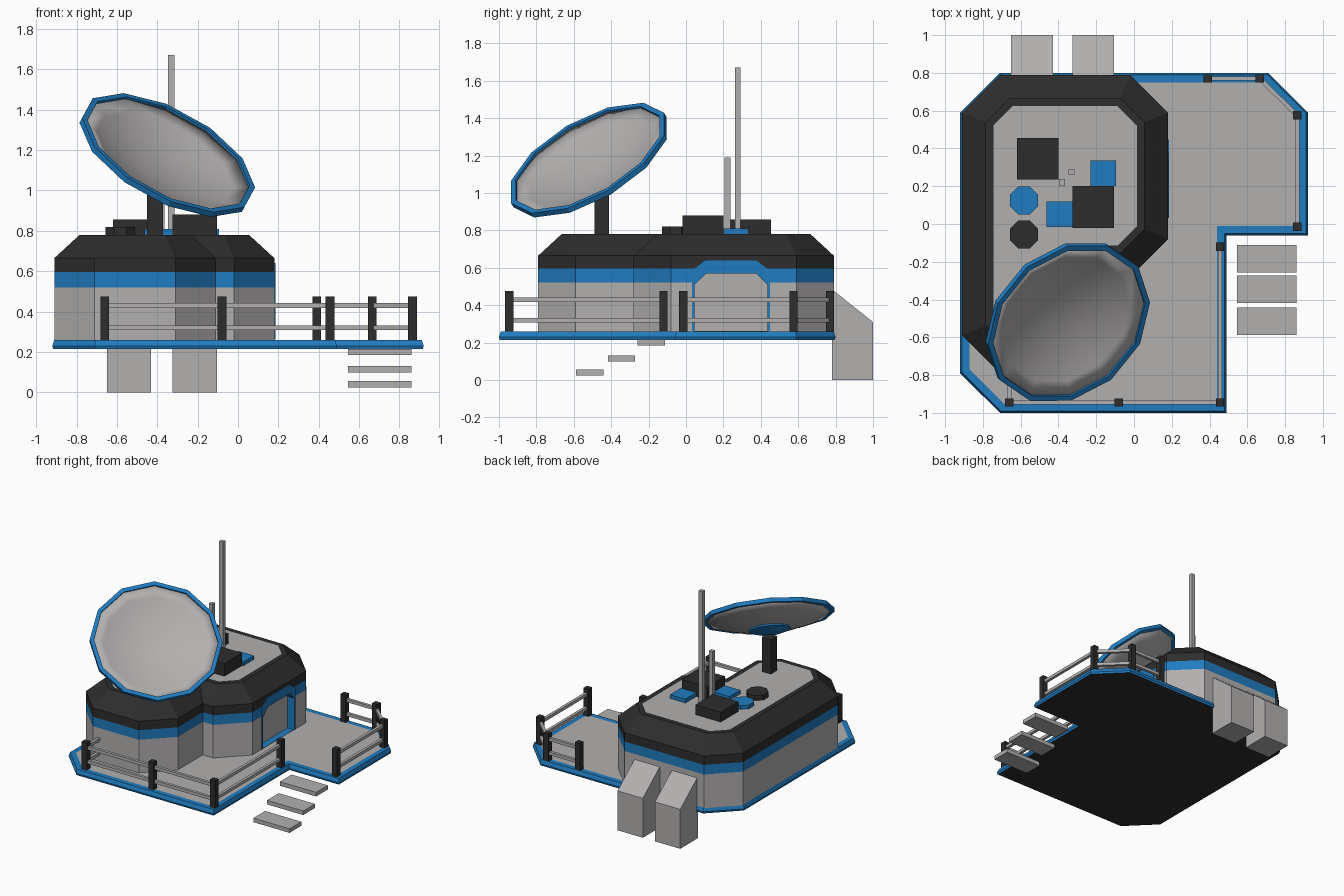
import bpy, bmesh, math
from mathutils import Vector, Matrix

if "Cube" in bpy.data.objects:
    bpy.data.objects.remove(bpy.data.objects["Cube"])


def material(name, rgb):
    m = bpy.data.materials.new(name)
    m.diffuse_color = (*rgb, 1)
    m.use_nodes = True
    m.node_tree.nodes["Principled BSDF"].inputs["Base Color"].default_value = m.diffuse_color
    return m


GREY = material("warm_grey", (0.45, 0.43, 0.43))
BLUE = material("bright_blue", (0.014, 0.2, 0.53))
BLACK = material("charcoal", (0.026, 0.026, 0.026))
MATS = [GREY, BLUE, BLACK]
G, B, K = 0, 1, 2


def finish(name, bm, mat=None):
    bmesh.ops.recalc_face_normals(bm, faces=bm.faces)
    if mat is not None:
        for f in bm.faces:
            f.material_index = mat
    me = bpy.data.meshes.new(name)
    bm.to_mesh(me)
    bm.free()
    for m in MATS:
        me.materials.append(m)
    ob = bpy.data.objects.new(name, me)
    bpy.context.scene.collection.objects.link(ob)
    return ob


def inset(pts, d):
    """Mitred inward offset of a counter-clockwise outline."""
    out = []
    for i, p in enumerate(pts):
        p, a, c = Vector(p), Vector(pts[i - 1]), Vector(pts[(i + 1) % len(pts)])
        e1, e2 = (p - a).normalized(), (c - p).normalized()
        n1, n2 = Vector((-e1.y, e1.x)), Vector((-e2.y, e2.x))
        out.append(p + (n1 + n2) * d / (1 + n1.dot(n2)))
    return out


def stacked(name, pts, levels, mats, bottom, top):
    """Rings of one outline at (z, inset), with a colour per band and cap."""
    bm = bmesh.new()
    rings = [[bm.verts.new((q.x, q.y, z)) for q in inset(pts, d)] for z, d in levels]
    n = len(pts)
    for r0, r1, m in zip(rings, rings[1:], mats):
        for i in range(n):
            j = (i + 1) % n
            bm.faces.new((r0[i], r0[j], r1[j], r1[i])).material_index = m
    bm.faces.new(rings[0][::-1]).material_index = bottom
    bm.faces.new(rings[-1]).material_index = top
    return finish(name, bm)


def box(name, x0, x1, y0, y1, z0, z1, mat):
    bm = bmesh.new()
    bmesh.ops.create_cube(bm, size=1)
    for v in bm.verts:
        v.co = ((x0 + x1) / 2 + v.co.x * (x1 - x0), (y0 + y1) / 2 + v.co.y * (y1 - y0),
                (z0 + z1) / 2 + v.co.z * (z1 - z0))
    return finish(name, bm, mat)


def prism_x(name, yz, x0, x1, mat):
    """Extrude a y-z profile along x."""
    bm = bmesh.new()
    f = bm.faces.new([bm.verts.new((x0, y, z)) for y, z in yz])
    ext = bmesh.ops.extrude_face_region(bm, geom=[f])["geom"]
    bmesh.ops.translate(bm, vec=(x1 - x0, 0, 0),
                        verts=[g for g in ext if isinstance(g, bmesh.types.BMVert)])
    return finish(name, bm, mat)


def lathe(name, profile, sides, frame, mat, smooth=False, closed=False):
    bm = bmesh.new()
    rings = []
    for r, h in profile:
        rings.append([bm.verts.new(frame @ Vector((r * math.cos(2 * math.pi * i / sides),
                                                   r * math.sin(2 * math.pi * i / sides), h)))
                      for i in range(sides)])
    pairs = list(zip(rings, rings[1:])) + ([(rings[-1], rings[0])] if closed else [])
    for a, b in pairs:
        for i in range(sides):
            j = (i + 1) % sides
            bm.faces.new((a[i], a[j], b[j], b[i])).smooth = smooth
    bmesh.ops.remove_doubles(bm, verts=bm.verts, dist=1e-5)
    return finish(name, bm, mat)


# Platform with blue border, grey deck and black underside
deck = [(-0.92, 0.59), (-0.92, -0.79), (-0.71, -1), (0.49, -1), (0.49, -0.06),
        (0.92, -0.06), (0.92, 0.59), (0.71, 0.8), (-0.71, 0.8)]
stacked("platform", deck, [(0.215, 0.005), (0.23, 0), (0.26, 0.01), (0.26, 0.05)], [B, B, B], K, G)

# Building: grey walls, blue stripe, black sloped roof, grey roof panel
plan = [(-0.91, 0.59), (-0.91, -0.59), (-0.71, -0.79), (-0.31, -0.79), (-0.11, -0.59),
        (-0.11, -0.28), (-0.02, -0.28), (0.18, -0.08), (0.18, 0.59), (-0.02, 0.79), (-0.71, 0.79)]
building = stacked("building", plan,
                   [(0.255, 0), (0.52, 0), (0.595, 0), (0.665, 0), (0.78, 0.125), (0.78, 0.165)],
                   [G, B, K, K, K], G, G)

# Doorway recess with blue jamb, grey door and blue arched frame
inner = [(0.045, 0.262), (0.045, 0.51), (0.11, 0.57), (0.375, 0.57), (0.435, 0.51), (0.435, 0.262)]
outer = [(0.032, 0.262), (0.032, 0.585), (0.105, 0.64), (0.375, 0.64), (0.448, 0.585), (0.448, 0.262)]
cutter = prism_x("door_cutter", inner, 0.12, 0.3, B)
cutter.hide_render = True
mod = building.modifiers.new("doorway", "BOOLEAN")
mod.operation, mod.object, mod.solver = "DIFFERENCE", cutter, "EXACT"
bpy.context.view_layer.objects.active = building
bpy.ops.object.modifier_apply(modifier=mod.name)
bpy.data.objects.remove(cutter)
prism_x("door", inner, 0.115, 0.126, G)
for i in range(5):
    prism_x(f"door_frame_{i}", [inner[i], outer[i], outer[i + 1], inner[i + 1]], 0.175, 0.186, B)

# Back service ducts with sloping tops
for i, (x0, x1) in enumerate([(-0.65, -0.43), (-0.325, -0.105)]):
    prism_x(f"back_duct_{i}", [(0.78, 0), (1, 0), (1, 0.31), (0.78, 0.485)], x0, x1, G)

# Floating steps
for i, (y, z) in enumerate([(-0.185, 0.2), (-0.345, 0.115), (-0.515, 0.04)]):
    box(f"step_{i}", 0.545, 0.86, y - 0.073, y + 0.073, z - 0.016, z + 0.016, G)


# Railings: posts joined by two bars
def bar(name, a, b, z):
    d = Vector(b) - Vector(a)
    ob = box(name, 0, d.length, -0.011, 0.011, -0.012, 0.012, G)
    ob.matrix_world = Matrix.Translation((a[0], a[1], z)) @ Matrix.Rotation(math.atan2(d.y, d.x), 4, "Z")


right_run = [(0.39, 0.77), (0.665, 0.77), (0.865, 0.575), (0.865, -0.015)]
front_run = [(0.455, -0.12), (0.455, -0.945), (-0.08, -0.945), (-0.66, -0.945)]
for label, run, tail in (("right", right_run, []), ("front", front_run, [(-0.66, -0.78)])):
    for i, (x, y) in enumerate(run):
        box(f"{label}_post_{i}", x - 0.022, x + 0.022, y - 0.022, y + 0.022, 0.26, 0.475, K)
    path = run + tail
    for i, (a, b) in enumerate(zip(path, path[1:])):
        for z in (0.32, 0.43):
            bar(f"{label}_rail_{i}", a, b, z)

# Roof equipment
box("roof_unit_back", -0.62, -0.4, 0.235, 0.455, 0.77, 0.857, K)
box("roof_unit_front", -0.325, -0.105, -0.02, 0.2, 0.77, 0.88, K)
box("roof_hatch_right", -0.23, -0.095, 0.2, 0.335, 0.77, 0.81, B)
box("roof_hatch_left", -0.462, -0.325, -0.015, 0.12, 0.77, 0.81, B)
for name, y, top, mat in (("blue_vent", 0.125, 0.81, B), ("black_vent", -0.055, 0.82, K)):
    lathe(name, [(0, 0.77), (0.08, 0.77), (0.08, top), (0, top)], 8,
          Matrix.Translation((-0.583, y, 0)) @ Matrix.Rotation(math.pi / 8, 4, "Z"), mat)
box("tall_antenna", -0.347, -0.315, 0.262, 0.292, 0.77, 1.67, G)
box("short_antenna", -0.396, -0.365, 0.205, 0.237, 0.77, 1.19, G)

# Dish: pole, hub, bowl and rim along a tilted axis
box("dish_pole", -0.45, -0.372, -0.49, -0.412, 0.77, 1.05, K)
n = Vector((0.43, -0.45, 0.78)).normalized()
u = Vector((-0.425, -0.11, 0.17))
u = (u - n * u.dot(n)).normalized()
v = n.cross(u)
frame = Matrix.Translation((-0.345, -0.525, 1.185)) @ Matrix((u, v, n)).transposed().to_4x4()
R, D, N = 0.475, 0.1, 6
front = [(0.45 * i / N, -0.008 - D * (1 - (i / N) ** 2)) for i in range(N + 1)]
back = [(r, h - 0.014) for r, h in reversed(front)]
lathe("dish_bowl", front + back, 12, frame, G, smooth=True)
lathe("dish_rim", [(R - 0.03, 0.003), (R, 0.003), (R, -0.027), (R - 0.03, -0.027)], 12, frame, B, closed=True)
lathe("dish_hub", [(0.15, -0.107), (0.15, -0.122), (0.08, -0.145), (0, -0.145)], 12, frame, B)
